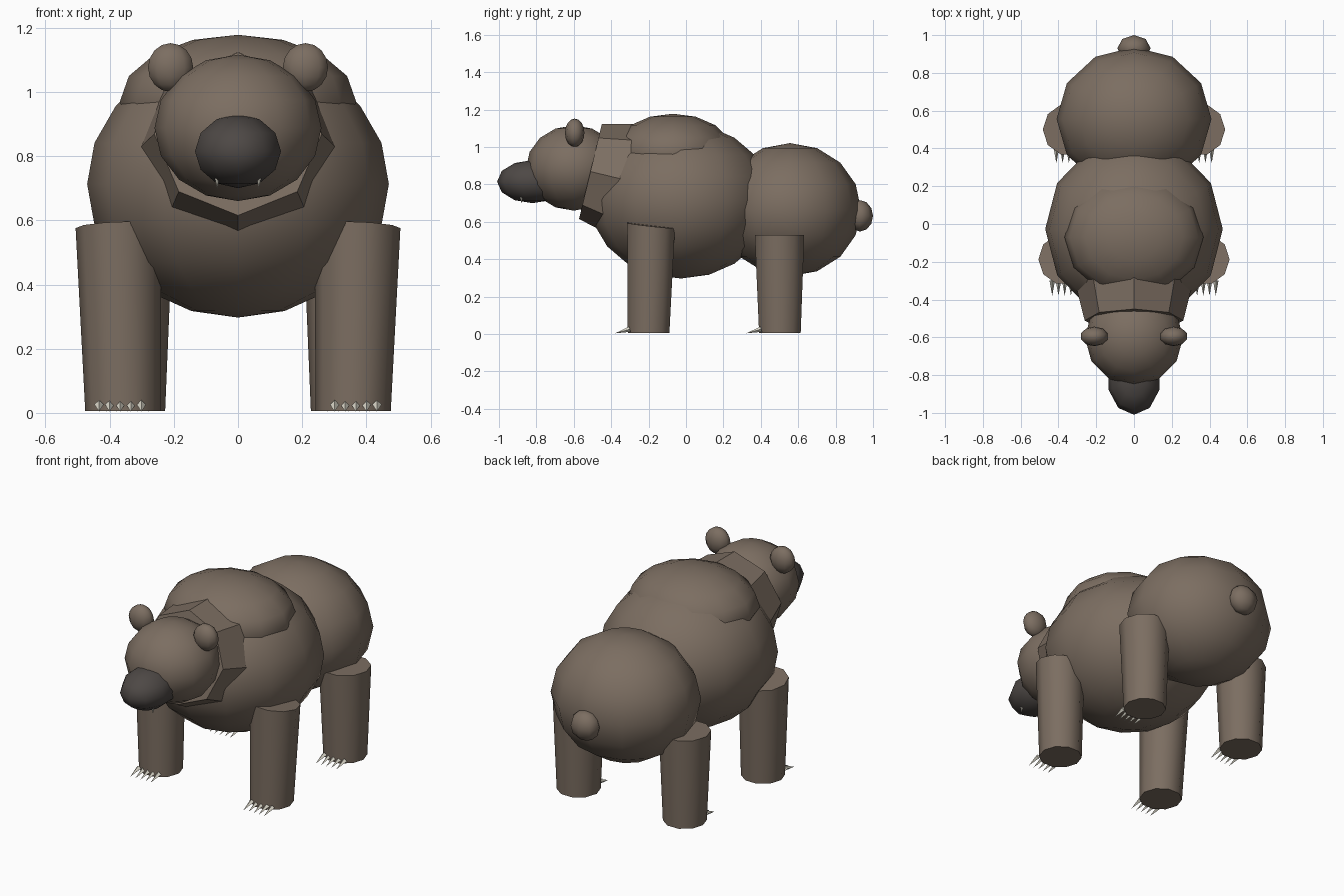
import bpy, bmesh, math
from mathutils import Vector, Matrix

if "Cube" in bpy.data.objects:
    bpy.data.objects.remove(bpy.data.objects["Cube"])


def material(name, rgb):
    m = bpy.data.materials.new(name)
    m.diffuse_color = (*rgb, 1)
    m.use_nodes = True
    m.node_tree.nodes["Principled BSDF"].inputs["Base Color"].default_value = m.diffuse_color
    return m


FUR = material("fur", (0.20, 0.155, 0.12))
DARK = material("muzzle_dark", (0.075, 0.065, 0.06))
IVORY = material("claw_ivory", (0.75, 0.72, 0.62))


def finish(bm, name, mat, angle=40):
    bmesh.ops.recalc_face_normals(bm, faces=bm.faces)
    me = bpy.data.meshes.new(name)
    bm.to_mesh(me)
    bm.free()
    me.materials.append(mat)
    ob = bpy.data.objects.new(name, me)
    bpy.context.collection.objects.link(ob)
    bpy.ops.object.select_all(action='DESELECT')
    bpy.context.view_layer.objects.active = ob
    ob.select_set(True)
    bpy.ops.object.shade_smooth_by_angle(angle=math.radians(angle))
    return ob


def ellipsoid(name, centre, radii, segs=12, rings=8, mat=FUR):
    bm = bmesh.new()
    bmesh.ops.create_uvsphere(bm, u_segments=segs, v_segments=rings, radius=1)
    bmesh.ops.transform(bm, verts=bm.verts,
                        matrix=Matrix.Translation(centre) @ Matrix.Diagonal((*radii, 1)))
    return finish(bm, name, mat, 60)


def add_cone(bm, a, b, r1, r2, segs):
    """Cone from point a (radius r1) to point b (radius r2)."""
    a, b = Vector(a), Vector(b)
    d = b - a
    rot = d.to_track_quat('Z', 'Y').to_matrix().to_4x4()
    bmesh.ops.create_cone(bm, cap_ends=True, segments=segs, radius1=r1, radius2=r2,
                          depth=d.length, matrix=Matrix.Translation((a + b) / 2) @ rot)


def leg(name, bottom, rb, top, rt, slope=(0, 0), sides=10):
    """Tapered leg; slope tilts the top rim along x and y."""
    bm = bmesh.new()
    rims = []
    for c, r, s in ((bottom, rb, (0, 0)), (top, rt, slope)):
        rim = []
        for i in range(sides):
            t = 2 * math.pi * i / sides
            dx, dy = r * math.cos(t), r * math.sin(t)
            rim.append(bm.verts.new((c[0] + dx, c[1] + dy, c[2] + dx * s[0] + dy * s[1])))
        rims.append(rim)
        bm.faces.new(rim)
    for i in range(sides):
        j = (i + 1) % sides
        bm.faces.new((rims[0][i], rims[0][j], rims[1][j], rims[1][i]))
    return finish(bm, name, FUR)


def claws(name, x, y):
    """Row of five four-sided claws in front of a foot."""
    bm = bmesh.new()
    for i in range(-2, 3):
        cx = x + i * 0.033
        add_cone(bm, (cx, y + 0.08, 0.026), (cx, y, 0.004), 0.0145, 0, 4)
    return finish(bm, name, IVORY, 20)


# Body masses
ellipsoid("rump", (0, 0.556, 0.665), (0.41, 0.38, 0.356))
ellipsoid("torso", (0, -0.027, 0.713), (0.47, 0.487, 0.416), 12, 10)
ellipsoid("shoulder_hump", (0, -0.07, 0.97), (0.368, 0.32, 0.208))
ellipsoid("tail", (0, 0.93, 0.632), (0.088, 0.07, 0.084), 8, 6)

# Neck: flaring octagonal cone
bm = bmesh.new()
add_cone(bm, (0, -0.12, 0.775), (0, -0.511, 0.869), 0.36, 0.261, 8)
finish(bm, "neck", FUR, 30)

# Head
ellipsoid("head", (0, -0.60, 0.888), (0.26, 0.255, 0.228))
ellipsoid("muzzle", (0, -0.82, 0.815), (0.141, 0.19, 0.115), 10, 6, DARK)

# Paired parts
for s, side in ((-1, "left"), (1, "right")):
    ellipsoid("ear_" + side, (s * 0.21, -0.595, 1.076), (0.074, 0.052, 0.076), 10, 8)
    bm = bmesh.new()
    add_cone(bm, (s * 0.065, -0.88, 0.735), (s * 0.065, -0.88, 0.698), 0.009, 0, 6)
    finish(bm, "fang_" + side, IVORY)
    leg("front_leg_" + side, (s * 0.359, -0.20, 0.006), 0.117,
        (s * 0.372, -0.187, 0.581), 0.134, (-0.04 * s, -0.11))
    leg("hind_leg_" + side, (s * 0.344, 0.502, 0.006), 0.117,
        (s * 0.344, 0.50, 0.53), 0.139)
    claws("front_claws_" + side, s * 0.367, -0.38)
    claws("hind_claws_" + side, s * 0.345, 0.322)
